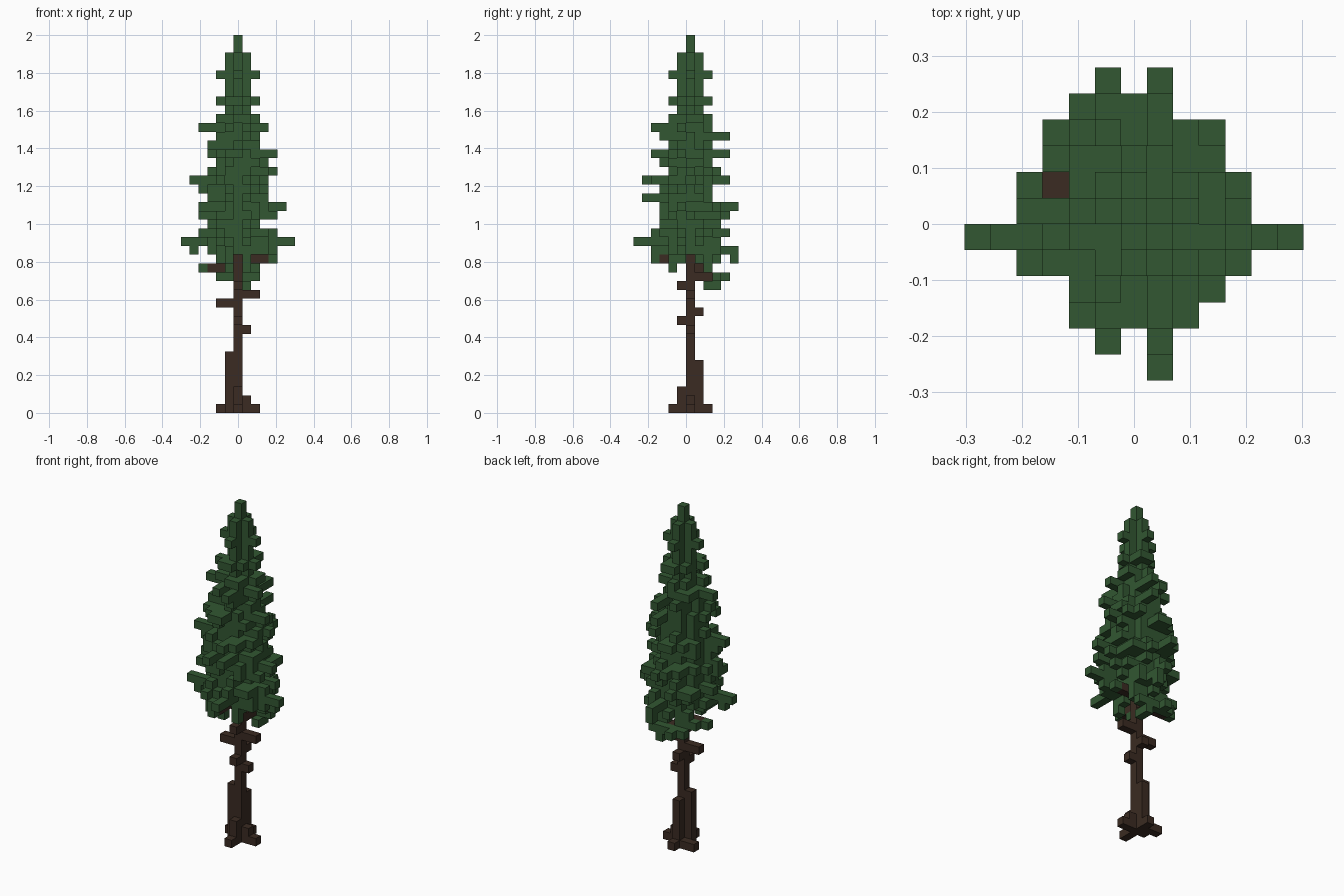
import bpy, bmesh, random
from mathutils import Vector

random.seed(4)
LAYERS = 43
CELL = 2 / LAYERS
BASE = 18          # lowest layer of the dense crown

# Foliage reach in cells, layer by layer upwards from BASE
REACH_W = [3, 6, 4, 3, 4, 4, 3, 4, 5, 3, 2, 3, 3, 2, 4, 2, 1, 2, 1, 1, 2, 1, 1, 0, 0]
REACH_E = [4, 6, 4, 2, 4, 5, 3, 3, 3, 4, 3, 4, 2, 2, 3, 2, 1, 2, 1, 1, 2, 1, 1, 0, 0]
REACH_F = [4, 6, 4, 3, 3, 3, 5, 3, 5, 2, 3, 4, 2, 3, 4, 2, 1, 2, 1, 1, 2, 1, 1, 0, 0]
REACH_B = [3, 3, 4, 3, 4, 5, 2, 2, 4, 3, 2, 4, 2, 4, 2, 2, 1, 2, 1, 1, 2, 1, 1, 0, 0]


def make_material(name, color):
    mat = bpy.data.materials.new(name)
    mat.use_nodes = True
    mat.diffuse_color = color
    mat.node_tree.nodes["Principled BSDF"].inputs["Base Color"].default_value = color
    return mat


def block(xs, ys, zs):
    """Cells of a box given by inclusive ranges."""
    return {(x, y, z)
            for x in range(xs[0], xs[1] + 1)
            for y in range(ys[0], ys[1] + 1)
            for z in range(zs[0], zs[1] + 1)}


def bough(x, y, z):
    """Cells stepping from a tip inwards to the stem."""
    cells = {(x, y, z)}
    while abs(x) + abs(y) > 1:
        if abs(x) >= abs(y):
            x -= 1 if x > 0 else -1
        else:
            y -= 1 if y > 0 else -1
        cells.add((x, y, z))
    return cells


def build(name, cells, hidden, mat):
    """Mesh of the exposed cell faces."""
    bm = bmesh.new()
    for cell in sorted(cells):
        centre = Vector((cell[0], cell[1] + 0.5, cell[2] + 0.5))
        for axis in range(3):
            for sign in (-1, 1):
                n = Vector((0, 0, 0))
                n[axis] = sign
                if tuple(int(c + d) for c, d in zip(cell, n)) in hidden:
                    continue
                u = Vector((0, 0, 0))
                u[(axis + 1) % 3] = 1
                v = n.cross(u)
                corners = [centre + (n + a * u + b * v) / 2
                           for a, b in ((-1, -1), (1, -1), (1, 1), (-1, 1))]
                bm.faces.new([bm.verts.new(c * CELL) for c in corners])
    bmesh.ops.remove_doubles(bm, verts=bm.verts, dist=CELL / 100)
    mesh = bpy.data.meshes.new(name)
    bm.to_mesh(mesh)
    bm.free()
    mesh.materials.append(mat)
    bpy.context.collection.objects.link(bpy.data.objects.new(name, mesh))


cube = bpy.data.objects.get("Cube")
if cube:
    bpy.data.objects.remove(cube, do_unlink=True)

# Trunk with its buttresses and spreading roots
trunk = block((0, 0), (0, 0), (0, 40))
trunk |= block((-1, -1), (0, 0), (0, 6)) | block((0, 0), (1, 1), (0, 5))
trunk |= block((0, 0), (-1, -1), (0, 2)) | block((1, 1), (0, 0), (0, 1))
trunk |= block((1, 2), (0, 0), (0, 0)) | block((-2, -1), (1, 1), (0, 0))
trunk |= block((0, 0), (-2, 2), (0, 0))

# Bare twigs, then the lowest branches
twigs = block((1, 1), (0, 0), (9, 9)) | block((0, 0), (-1, -1), (10, 10))
twigs |= block((0, 0), (1, 1), (11, 11)) | block((-2, -1), (0, 0), (12, 12))
twigs |= block((1, 2), (0, 0), (13, 13)) | block((0, 0), (-1, -1), (14, 14))
twigs |= block((0, 0), (1, 2), (15, 15)) | block((-3, -1), (1, 1), (16, 16))
twigs |= block((1, 3), (1, 1), (17, 17)) | block((-1, -1), (-3, -1), (17, 17))

# Needles at the ends of the low branches
leaves = {(-4, 1, 16), (4, 1, 17), (-1, -4, 17), (-5, -1, 18), (-3, 2, 16), (-2, 2, 16)}
leaves |= block((-1, 1), (3, 3), (15, 15)) | {(-2, 3, 15), (2, 3, 15), (-1, 4, 15)}
leaves |= block((1, 1), (2, 3), (14, 14)) | block((1, 1), (5, 5), (17, 18))
leaves |= {(1, 4, 18), (-1, 2, 16), (1, 2, 16), (2, 2, 16), (1, -2, 16), (-1, -2, 16)}
leaves |= {(-2, 2, 17), (-2, -1, 17), (-1, 2, 17), (1, 2, 17), (2, 2, 17), (0, 3, 17)}
leaves |= block((1, 1), (-2, -1), (17, 17)) | block((-2, -2), (-3, -2), (17, 17))

# Dense crown, with a spreading tip on each side of every layer
for k in range(BASE, LAYERS):
    west, east, front, back = (r[k - BASE] for r in (REACH_W, REACH_E, REACH_F, REACH_B))
    core = min(2.3, 1 + (40 - k) * 0.11, max(west, east))
    density = 0.36 if k < 30 else 0.2
    for x in range(-west, east + 1):
        for y in range(-front, back + 1):
            rx = (east if x > 0 else west) + 0.4
            ry = (back if y > 0 else front) + 0.4
            d = x * x + y * y
            if d <= core * core:
                leaves.add((x, y, k))
            elif d <= 16 and (x / rx) ** 2 + (y / ry) ** 2 <= 1 and x and y:
                if random.random() < density:
                    leaves |= bough(x, y, k)
    for reach, side in ((west, -1), (east, 1)):
        y = -1 if reach > 4 else random.choice((-1, 0)) if reach > 1 else 0
        leaves |= block(sorted((0, side * reach)), (y, y), (k, k))
    for reach, side in ((front, -1), (back, 1)):
        x = 1 if reach > 5 else random.choice((-1, 1)) if reach > 2 else 0
        leaves |= block((x, x), sorted((0, side * reach)), (k, k))

# Long diagonal boughs around the widest part
for x, y, k in ((3, 3, 22), (-3, 3, 20), (3, -3, 20), (-2, -4, 19), (2, -4, 26), (-2, 4, 23),
                (-3, 2, 25), (3, 2, 27), (-4, -2, 22), (4, -2, 22), (4, 1, 20),
                (-1, -5, 24), (-1, 5, 23), (0, 4, 26), (0, -4, 29), (-4, 1, 23)):
    leaves |= bough(x, y, k)

# Keep the exposed low branch open to the sky
wood = trunk | twigs
leaves = {c for c in leaves - wood if c[:2] != (-3, 1)}
solid = wood | leaves

bark = make_material("dark brown bark", (0.043, 0.024, 0.016, 1))
needles = make_material("deep green needles", (0.032, 0.095, 0.032, 1))
build("trunk", trunk, solid, bark)
build("branches", twigs, solid, bark)
build("foliage", leaves, solid, needles)
